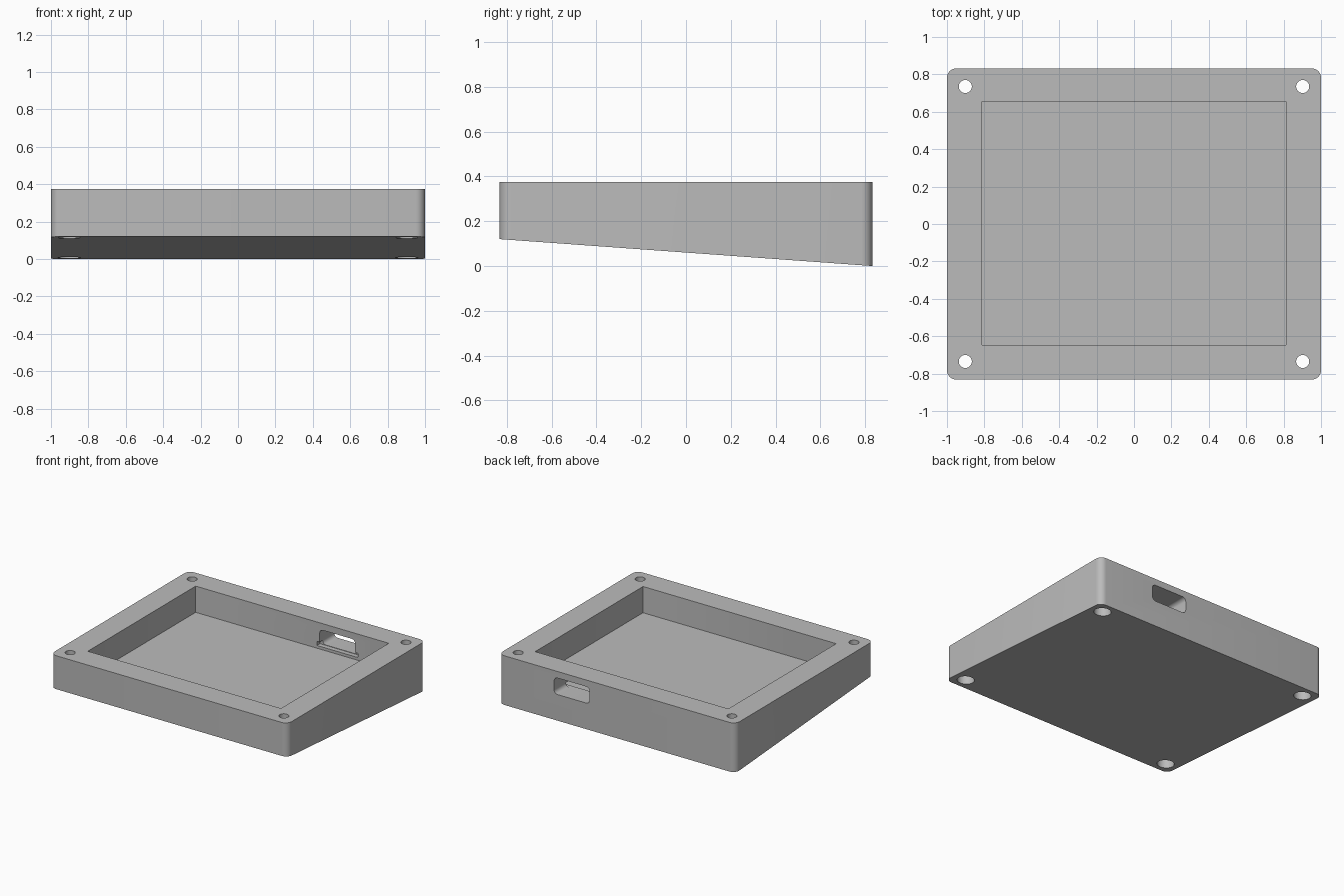
import bpy
import bmesh
import math

cube = bpy.data.objects.get("Cube")
if cube:
    bpy.data.objects.remove(cube, do_unlink=True)

HALF_X, HALF_Y, TOP = 1.0, 0.832, 0.375
FRONT_RISE = 0.12

grey = bpy.data.materials.new("plain_grey")
grey.use_nodes = True
grey.diffuse_color = (0.5, 0.5, 0.5, 1)
grey.node_tree.nodes["Principled BSDF"].inputs["Base Color"].default_value = (0.5, 0.5, 0.5, 1)


def rounded_rect(cx, cy, hx, hy, r, steps=8):
    """Counter-clockwise outline of a rectangle with round corners."""
    pts = []
    for i, (sx, sy) in enumerate([(1, 1), (-1, 1), (-1, -1), (1, -1)]):
        for k in range(steps + 1):
            a = math.pi / 2 * (i + k / steps)
            pts.append((cx + sx * (hx - r) + r * math.cos(a),
                        cy + sy * (hy - r) + r * math.sin(a)))
    return pts


def prism(name, outline, low, high, place=lambda u, v, w: (u, v, w)):
    """Solid made by sweeping an outline from low to high."""
    bm = bmesh.new()
    rings = [[bm.verts.new(place(u, v, w)) for u, v in outline] for w in (low, high)]
    bm.faces.new(rings[0][::-1])
    bm.faces.new(rings[1])
    n = len(outline)
    for i in range(n):
        j = (i + 1) % n
        bm.faces.new((rings[0][i], rings[0][j], rings[1][j], rings[1][i]))
    bmesh.ops.recalc_face_normals(bm, faces=bm.faces)
    mesh = bpy.data.meshes.new(name)
    bm.to_mesh(mesh)
    bm.free()
    mesh.materials.append(grey)
    obj = bpy.data.objects.new(name, mesh)
    bpy.context.collection.objects.link(obj)
    return obj


def circle(cx, cy, r, n=32):
    return [(cx + r * math.cos(2 * math.pi * i / n),
             cy + r * math.sin(2 * math.pi * i / n)) for i in range(n)]


def along_y(u, v, w):
    return (u, w, v)


# Wedge shaped case, with the underside rising towards the front
case = prism("case_body", rounded_rect(0, 0, HALF_X, HALF_Y, 0.05), 0, TOP)
for v in case.data.vertices:
    if v.co.z < TOP / 2:
        v.co.z = FRONT_RISE * (HALF_Y - v.co.y) / (2 * HALF_Y)

# Pocket in the top
cutters = [prism("pocket_cutter", rounded_rect(0, 0.004, 0.815, 0.65, 0.004, 2), 0.175, 0.6)]

# Connector slot through the back wall, with small notches on its inner side
cutters.append(prism("slot_cutter", rounded_rect(0.381, 0.262, 0.15, 0.063, 0.03),
                     0.5, 1.0, along_y))
cutters.append(prism("notch_cutter", rounded_rect(0.381, 0.212, 0.172, 0.016, 0.004, 2),
                     0.6, 0.69, along_y))

# Screw holes in the corners, widened from below
for sx in (-1, 1):
    for sy in (-1, 1):
        x, y = sx * 0.902, sy * 0.735
        cutters.append(prism("screw_hole_cutter", circle(x, y, 0.035), -0.2, 0.6))
        cutters.append(prism("screw_head_cutter", circle(x, y, 0.06), -0.2, 0.2))

for cutter in cutters:
    mod = case.modifiers.new(cutter.name, "BOOLEAN")
    mod.operation = "DIFFERENCE"
    mod.solver = "EXACT"
    mod.object = cutter
    cutter.hide_render = True
    cutter.hide_viewport = False

# Bake the cuts, then remove the cutters
bpy.context.view_layer.update()
depsgraph = bpy.context.evaluated_depsgraph_get()
cut_mesh = bpy.data.meshes.new_from_object(case.evaluated_get(depsgraph))
case.modifiers.clear()
case.data = cut_mesh
for cutter in cutters:
    bpy.data.objects.remove(cutter, do_unlink=True)

bpy.ops.object.select_all(action="DESELECT")
case.select_set(True)
bpy.context.view_layer.objects.active = case
bpy.ops.object.shade_smooth_by_angle(angle=math.radians(30))
